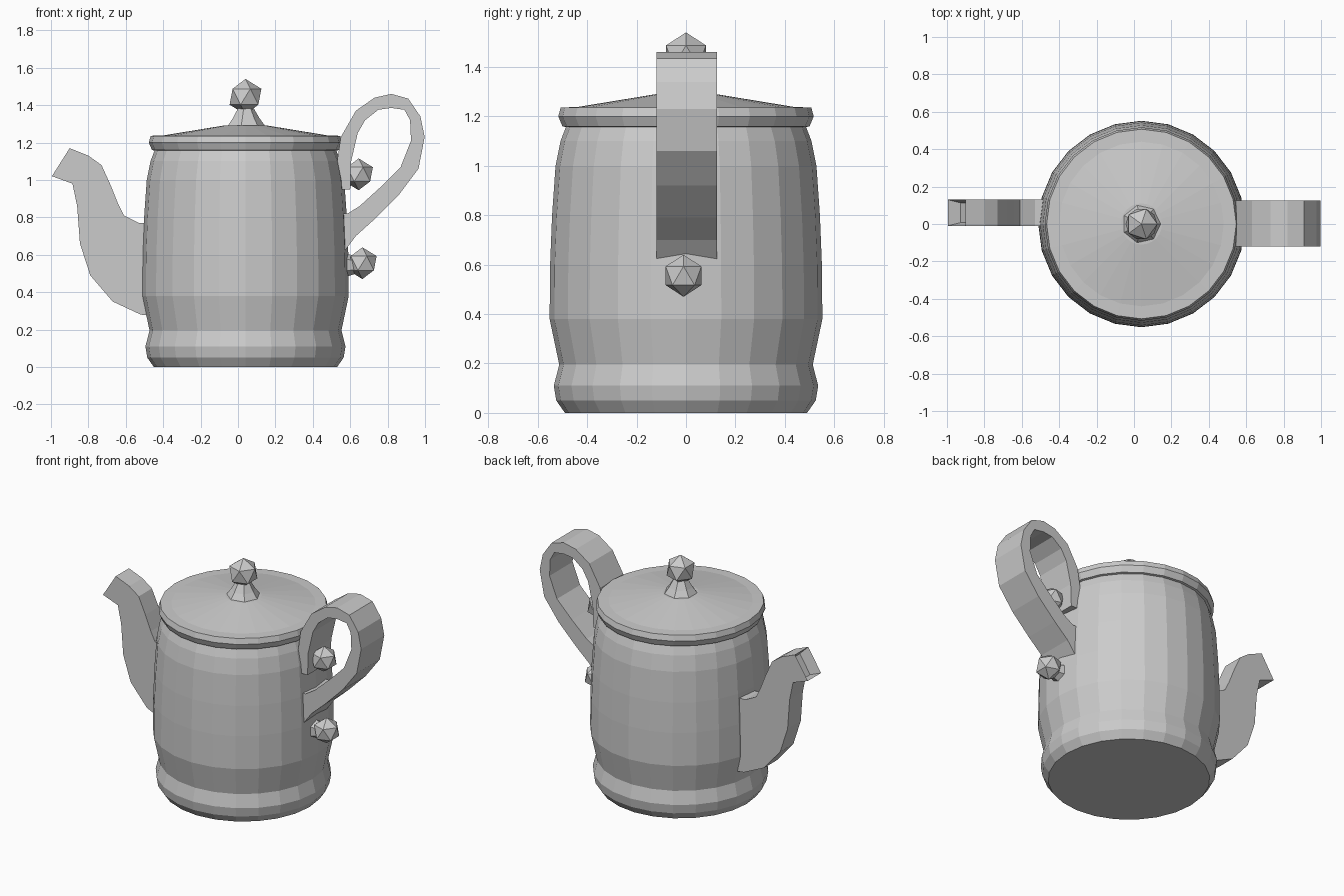
import bpy, bmesh, math
from mathutils import Vector, Matrix

if "Cube" in bpy.data.objects:
    bpy.data.objects.remove(bpy.data.objects["Cube"])

CX = 0.04  # axis of the pot


def finish(bm, name):
    bmesh.ops.recalc_face_normals(bm, faces=bm.faces)
    me = bpy.data.meshes.new(name)
    bm.to_mesh(me)
    bm.free()
    ob = bpy.data.objects.new(name, me)
    bpy.context.collection.objects.link(ob)
    return ob


def lathe(name, profile, n, place=None):
    """Revolve (radius, z) points around z, capping both ends."""
    bm = bmesh.new()
    rings = [[bm.verts.new((r * math.cos(2 * math.pi * i / n),
                            r * math.sin(2 * math.pi * i / n), z))
              for i in range(n)] for r, z in profile]
    for a, b in zip(rings, rings[1:]):
        for i in range(n):
            j = (i + 1) % n
            bm.faces.new((a[i], a[j], b[j], b[i]))
    bm.faces.new(rings[0][::-1])
    bm.faces.new(rings[-1])
    bm.transform(place or Matrix.Translation((CX, 0, 0)))
    return finish(bm, name)


def ribbon(name, pairs, y0, y1, mouth=False):
    """Bar of rectangular section; each pair is two (x, z) edge points."""
    bm = bmesh.new()
    secs = [[bm.verts.new(p) for p in ((a[0], y0, a[1]), (a[0], y1, a[1]),
                                       (b[0], y1, b[1]), (b[0], y0, b[1]))]
            for a, b in pairs]
    for s, t in zip(secs, secs[1:]):
        for i in range(4):
            j = (i + 1) % 4
            bm.faces.new((s[i], s[j], t[j], t[i]))
    bm.faces.new(secs[0])
    end = bm.faces.new(secs[-1])
    bmesh.ops.recalc_face_normals(bm, faces=bm.faces)
    if mouth:
        bmesh.ops.inset_individual(bm, faces=[end], thickness=0.025)
        bmesh.ops.translate(bm, verts=end.verts, vec=-end.normal * 0.07)
    return finish(bm, name)


def bead(name, centre, radius):
    bm = bmesh.new()
    bmesh.ops.create_icosphere(bm, subdivisions=1, radius=radius,
                               matrix=Matrix.Translation(centre))
    return finish(bm, name)


# Barrel body with its foot band
lathe("body", [(0.49, 0), (0.525, 0.05), (0.535, 0.11), (0.513, 0.195),
               (0.552, 0.38), (0.55, 0.6), (0.542, 0.8), (0.528, 1.0),
               (0.508, 1.1), (0.485, 1.16)], 24)

# Lid with a shallow cone top
lathe("lid", [(0.48, 1.155), (0.5, 1.16), (0.517, 1.2), (0.507, 1.236),
              (0.44, 1.238), (0.11, 1.292)], 24)

# Knob
lathe("knob_stem", [(0.115, 1.275), (0.075, 1.33), (0.04, 1.39)], 7)
bead("knob", (CX, 0, 1.445), 0.095)

# Spout, from the body to the open tip
ribbon("spout", [((-0.44, 0.27), (-0.44, 0.77)),
                 ((-0.52, 0.28), (-0.53, 0.77)),
                 ((-0.67, 0.35), (-0.61, 0.81)),
                 ((-0.79, 0.49), (-0.64, 0.87)),
                 ((-0.845, 0.66), (-0.68, 0.97)),
                 ((-0.86, 0.86), (-0.73, 1.08)),
                 ((-0.885, 0.98), (-0.80, 1.13)),
                 ((-0.995, 1.02), (-0.90, 1.17))], -0.01, 0.13, True)

# Looped strap handle (outer edge, inner edge)
ribbon("handle", [((0.53, 0.95), (0.60, 0.95)),
                  ((0.53, 1.10), (0.605, 1.10)),
                  ((0.55, 1.23), (0.64, 1.25)),
                  ((0.63, 1.37), (0.68, 1.32)),
                  ((0.73, 1.44), (0.75, 1.375)),
                  ((0.82, 1.46), (0.82, 1.385)),
                  ((0.91, 1.435), (0.89, 1.375)),
                  ((0.975, 1.34), (0.92, 1.32)),
                  ((0.998, 1.23), (0.925, 1.21)),
                  ((0.965, 1.06), (0.87, 1.07)),
                  ((0.86, 0.92), (0.76, 0.96)),
                  ((0.73, 0.79), (0.65, 0.86)),
                  ((0.63, 0.70), (0.585, 0.82)),
                  ((0.57, 0.62), (0.53, 0.82))], -0.12, 0.125)

# Two beads on short stems beside the handle ends
for label, x, z in (("upper", 0.645, 1.03), ("lower", 0.665, 0.555)):
    place = Matrix.Translation((0.54, -0.01, z - 0.01)) @ Matrix.Rotation(math.pi / 2, 4, 'Y')
    lathe(label + "_bead_stem", [(0.075, 0), (0.035, x - 0.54)], 6, place)
    bead(label + "_bead", (x, -0.01, z), 0.085)
